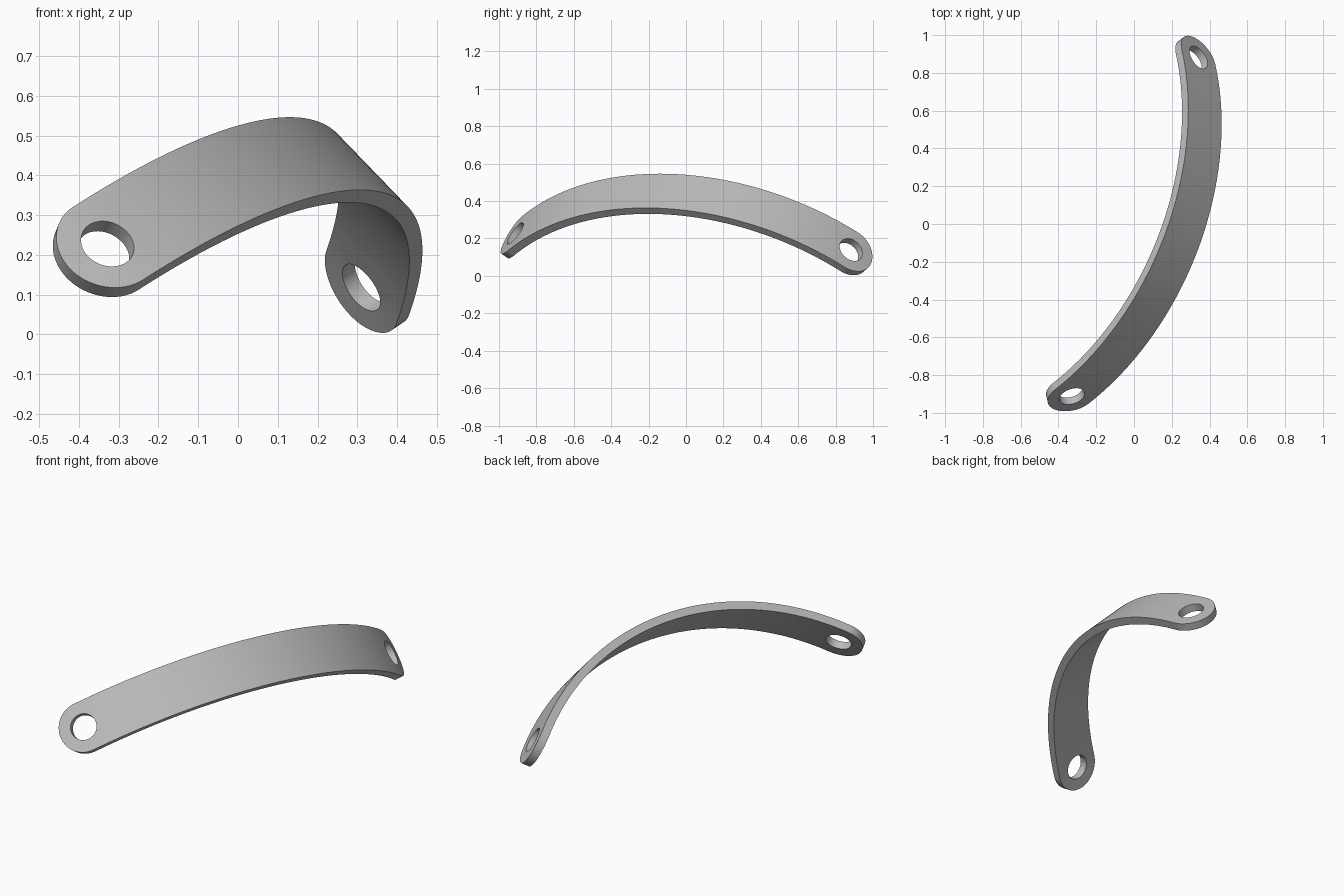
import bpy, bmesh, math
from mathutils import Vector

cube = bpy.data.objects.get("Cube")
if cube:
    bpy.data.objects.remove(cube)

# Sizes of the flat strap before bending
HALF_W, HOLE_R, THICK = 0.1325, 0.069, 0.044
HOLE_A = Vector((-0.328, -0.913, 0.228))
HOLE_B = Vector((0.342, 0.883, 0.140))
RISE = 0.372
SEG, BODY = 64, 64

# Bending frame: chord between the holes, strap width direction, outward direction
chord = (HOLE_B - HOLE_A).normalized()
across = Vector((0.18, -0.065, -0.183))
across = (across - chord * across.dot(chord)).normalized()
outward = across.cross(chord).normalized()
if outward.z < 0:
    outward.negate()
half = (HOLE_B - HOLE_A).length / 2
radius = (half ** 2 + RISE ** 2) / (2 * RISE)
centre = (HOLE_A + HOLE_B) / 2 + outward * (RISE - radius)
reach = radius * math.asin(half / radius)


def bend(p):
    """Wrap a flat point (along, across, depth) round the bending axis."""
    a = p.x / radius
    return centre + (outward * math.cos(a) + chord * math.sin(a)) * (radius + p.z) + across * p.y


bm = bmesh.new()


def strap_end(side):
    """Rounded end with a hole; returns its inner border, ordered across the strap."""
    rim, outline, border = [], [], []
    for i in range(SEG):
        a = 2 * math.pi * i / SEG
        c, s = math.cos(a), math.sin(a)
        k = 1 if c > 0 else 1 / max(abs(c), abs(s))
        rim.append(bm.verts.new((side * (reach + HOLE_R * c), HOLE_R * s, 0)))
        v = bm.verts.new((side * (reach + HALF_W * k * c), HALF_W * k * s, 0))
        outline.append(v)
        if c * k < -0.999:
            border.append(v)
    for i in range(SEG):
        j = (i + 1) % SEG
        bm.faces.new((rim[i], outline[i], outline[j], rim[j]))
    return sorted(border, key=lambda v: v.co.y)


# Two ends joined by a body of straight-sided strips
first, last = strap_end(-1), strap_end(1)
start = -(reach - HALF_W)
columns = [first]
for i in range(1, BODY):
    x = start * (1 - 2 * i / BODY)
    columns.append([bm.verts.new((x, y, 0)) for y in (-HALF_W, HALF_W)])
columns.append(last)
for a, b in zip(columns, columns[1:]):
    bm.faces.new(a + b[::-1])

# Thickness, then the bend
bmesh.ops.recalc_face_normals(bm, faces=bm.faces[:])
grown = bmesh.ops.extrude_face_region(bm, geom=bm.faces[:], use_keep_orig=True)["geom"]
for v in grown:
    if isinstance(v, bmesh.types.BMVert):
        v.co.z = -THICK
for v in bm.verts:
    v.co = bend(v.co)
bmesh.ops.recalc_face_normals(bm, faces=bm.faces[:])

mesh = bpy.data.meshes.new("curved_strap")
bm.to_mesh(mesh)
bm.free()
strap = bpy.data.objects.new("curved_strap", mesh)
bpy.context.collection.objects.link(strap)

# Plain grey metal
grey = bpy.data.materials.new("grey_metal")
grey.use_nodes = True
colour = (0.5, 0.5, 0.5, 1)
grey.diffuse_color = colour
grey.node_tree.nodes["Principled BSDF"].inputs["Base Color"].default_value = colour
mesh.materials.append(grey)

bpy.ops.object.select_all(action="DESELECT")
strap.select_set(True)
bpy.context.view_layer.objects.active = strap
bpy.ops.object.shade_smooth_by_angle(angle=math.radians(35))
